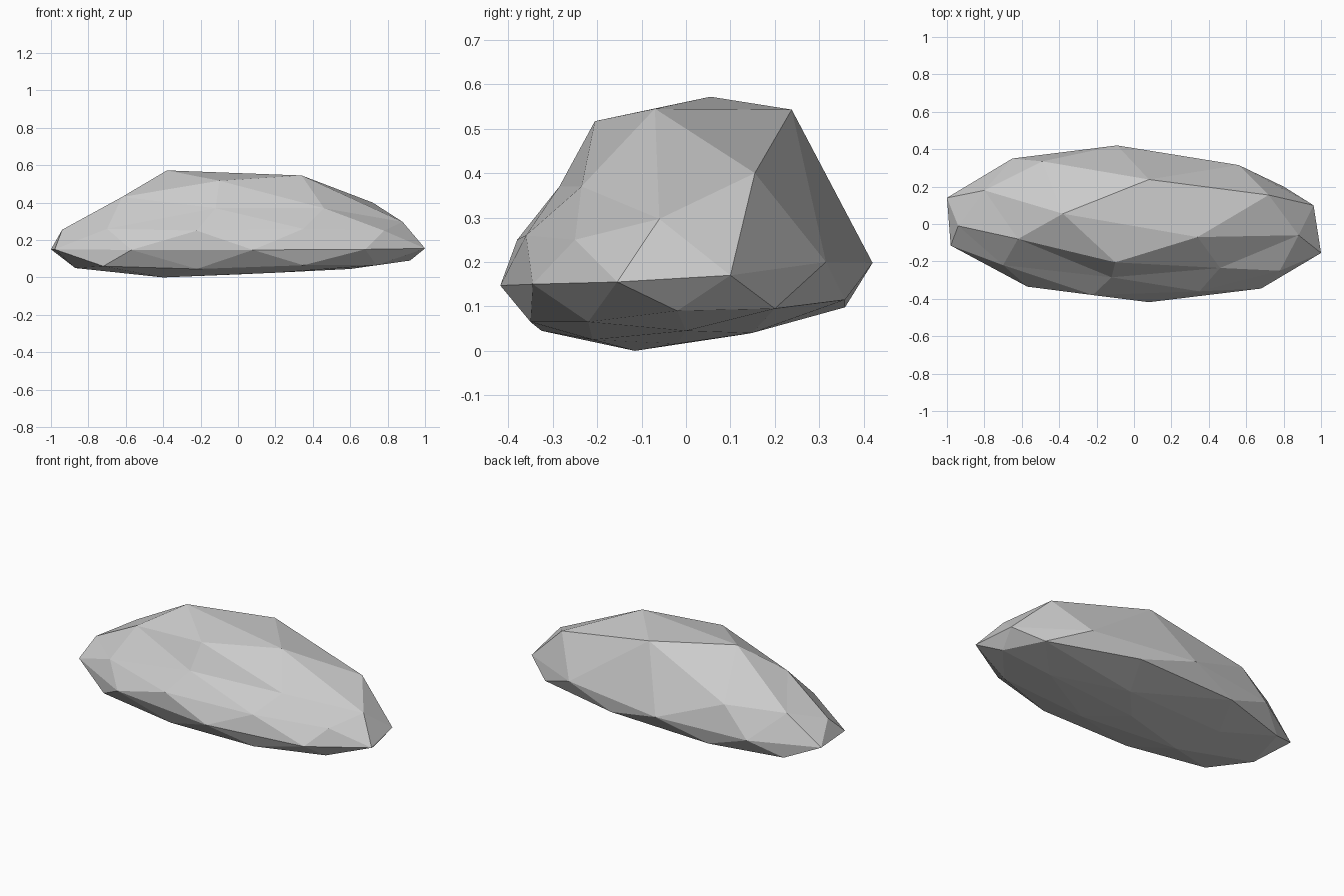
import bpy
import bmesh

cube = bpy.data.objects.get("Cube")
if cube:
    bpy.data.objects.remove(cube, do_unlink=True)

# Rings of a faceted boulder, running counterclockwise seen from above
crown = (-.1, -.205, .517)
shoulder = [(.34, -.07, .545), (-.38, .055, .572), (-.62, -.08, .43),
            (-.12, -.285, .37), (.46, -.235, .37)]
upper = [(.72, .155, .4), (.08, .238, .543), (-.49, .335, .35), (-.8, .18, .32),
         (-.94, -.01, .255), (-.7, -.22, .26), (-.22, -.38, .25),
         (.35, -.36, .26), (.78, -.25, .25), (.88, -.06, .297)]
rim = [(.56, .315, .2), (-.09, .42, .198), (-.65, .35, .18), (-1, .14, .15),
       (-.98, -.115, .15), (-.57, -.335, .147), (.08, -.418, .147),
       (.68, -.345, .15), (1, -.155, .155), (.96, .1, .17)]
lower = [(.8, .2, .095), (.25, .358, .115), (-.4, .358, .098), (-.82, .24, .08),
         (-.87, -.02, .05), (-.72, -.25, .06), (-.22, -.325, .045),
         (.35, -.35, .065), (.74, -.22, .065), (.92, -.02, .09)]
underside = [(.15, .148, .04), (-.5, .13, .037), (-.4, -.115, .0),
             (.2, -.21, .025), (.6, 0, .045)]
base = (0, -.02, .016)

bm = bmesh.new()


def add_ring(points):
    return [bm.verts.new(p) for p in points]


def add_cap(tip, small, wide, shift):
    """Fan from the tip to the small ring, then out to the wide ring."""
    count = len(wide)
    for i, vert in enumerate(small):
        following = small[(i + 1) % len(small)]
        before, below, after = (wide[(2 * i + shift + k) % count] for k in (-1, 0, 1))
        for face in ((tip, vert, following), (vert, before, below),
                     (vert, below, after), (vert, after, following)):
            bm.faces.new(face)


def add_band(ring, middle):
    """Zigzag of triangles between two rings of equal count."""
    for i in range(len(ring)):
        following = (i + 1) % len(ring)
        bm.faces.new((ring[i], middle[i], ring[following]))
        bm.faces.new((middle[i], middle[following], ring[following]))


# Stone body: two caps joined by bands along the rim
rim_verts = add_ring(rim)
for tip, small, wide, shift in ((crown, shoulder, upper, 0),
                                (base, underside, lower, 1)):
    wide_verts = add_ring(wide)
    add_cap(bm.verts.new(tip), add_ring(small), wide_verts, shift)
    add_band(wide_verts, rim_verts)
bmesh.ops.recalc_face_normals(bm, faces=bm.faces)

mesh = bpy.data.meshes.new("boulder")
bm.to_mesh(mesh)
bm.free()
boulder = bpy.data.objects.new("boulder", mesh)
bpy.context.collection.objects.link(boulder)

# Plain stone colour
stone = bpy.data.materials.new("stone grey")
stone.use_nodes = True
colour = (.6, .6, .6, 1)
stone.diffuse_color = colour
stone.node_tree.nodes["Principled BSDF"].inputs["Base Color"].default_value = colour
mesh.materials.append(stone)
